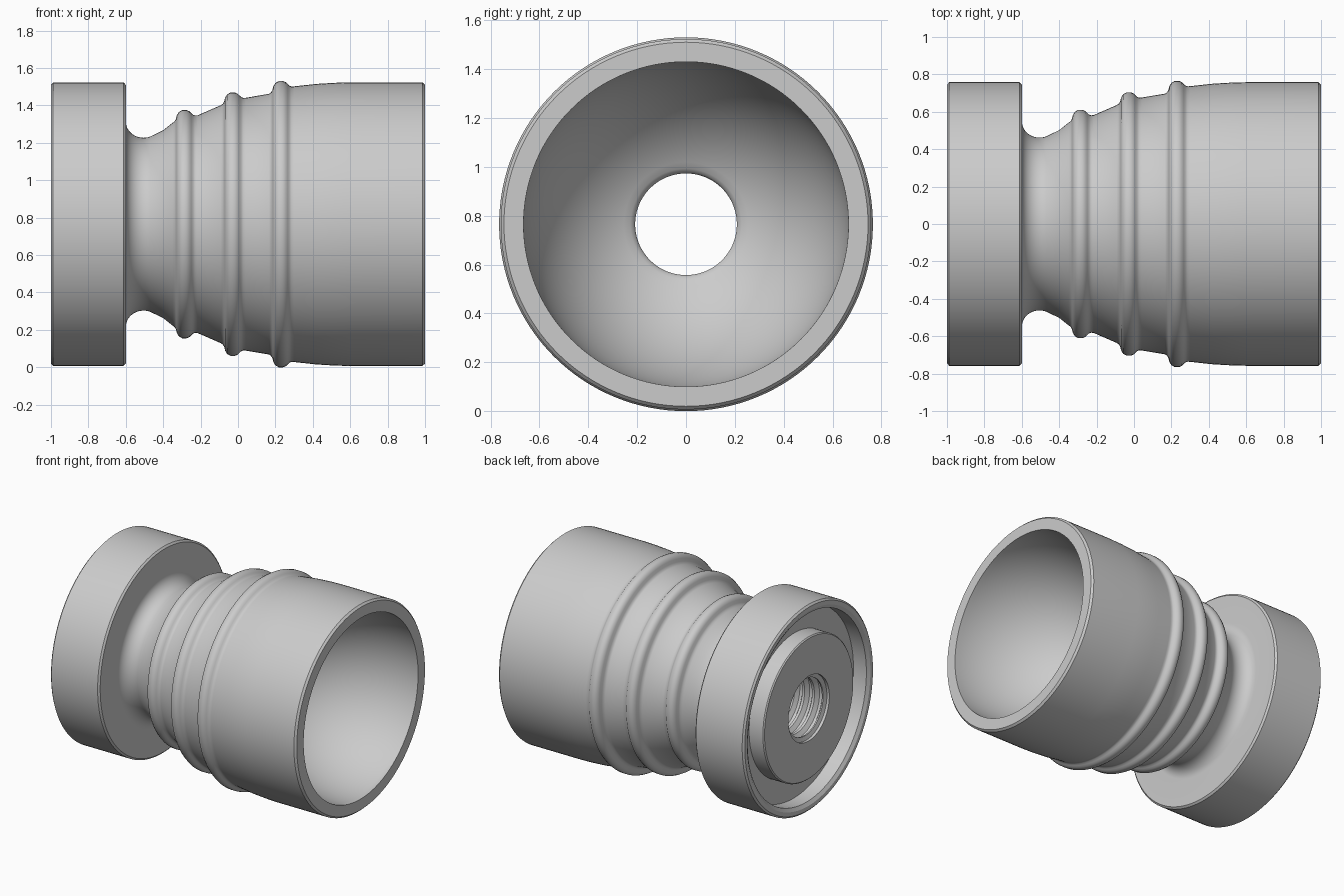
import bpy, bmesh, math

SIDES = 128
AXIS_Z = 0.765

cube = bpy.data.objects.get("Cube")
if cube:
    bpy.data.objects.remove(cube, do_unlink=True)

grey = bpy.data.materials.new("plain grey")
grey.use_nodes = True
colour = (0.6, 0.6, 0.6, 1)
grey.diffuse_color = colour
grey.node_tree.nodes["Principled BSDF"].inputs["Base Color"].default_value = colour


def arc(cx, cr, ax, ar, start, end, steps):
    """Elliptical arc of (x, radius) points, angles in degrees."""
    angles = [math.radians(start + (end - start) * i / steps) for i in range(steps + 1)]
    return [(cx + ax * math.cos(a), cr + ar * math.sin(a)) for a in angles]


def grip_ring(x, crest):
    """Rounded raised ring with a steep shoulder on the flange side."""
    bump = [(-.064, -.068), (-.054, -.061), (-.046, -.048), (-.041, -.028), (-.03, -.01),
            (-.012, 0), (.01, 0), (.026, -.006), (.036, -.016),
            (.046, -.025), (.056, -.029), (.07, -.028)]
    return [(x + dx, crest + dr) for dx, dr in bump]


def lathe(name, profile):
    """Revolve a closed (x, radius) profile about the long axis."""
    bm = bmesh.new()
    rings = []
    for i in range(SIDES):
        a = 2 * math.pi * i / SIDES
        rings.append([bm.verts.new((x, r * math.cos(a), AXIS_Z + r * math.sin(a)))
                      for x, r in profile])
    n = len(profile)
    for i in range(SIDES):
        here, there = rings[i], rings[(i + 1) % SIDES]
        for j in range(n):
            k = (j + 1) % n
            bm.faces.new((here[j], here[k], there[k], there[j]))
    bmesh.ops.recalc_face_normals(bm, faces=bm.faces)
    mesh = bpy.data.meshes.new(name)
    bm.to_mesh(mesh)
    bm.free()
    mesh.materials.append(grey)
    obj = bpy.data.objects.new(name, mesh)
    bpy.context.collection.objects.link(obj)
    bpy.ops.object.select_all(action='DESELECT')
    obj.select_set(True)
    bpy.context.view_layer.objects.active = obj
    bpy.ops.object.shade_smooth_by_angle(angle=math.radians(30))


# Flange rim and its outer wall
profile = [(-1, .715), (-1, .745), (-.988, .758), (-.612, .758), (-.6, .745)]
# Concave neck, then the flared body with three grip rings
profile += arc(-.505, .55, .095, .088, 180, 292, 14)
profile += [(-.40, .502)]
for x, crest in ((-.286, .61), (-.028, .704), (.23, .765)):
    profile += grip_ring(x, crest)
profile += [(.42, .75), (.52, .756), (.6, .758)]
# Cup lip
profile += [(.986, .758), (1, .745), (1, .665)]
# Rounded bowl with a softened edge into the through hole
profile += arc(1, 0, .8, .665, 90, 160, 28)
profile += [(.238, .215), (.225, .208)]
# Bore, threaded towards the flange
pitch = .08
for i in range(6):
    x = -.5 - pitch * i
    profile += [(x, .208), (x - .02, .238), (x - .04, .238), (x - .06, .208)]
profile += [(-.97, .208), (-.98, .238)]
# Central boss and the recess around it
profile += [(-1, .238), (-1, .515), (-.992, .523), (-.88, .523),
            (-.88, .69), (-.985, .69)]

lathe("flanged_cup_body", profile)
